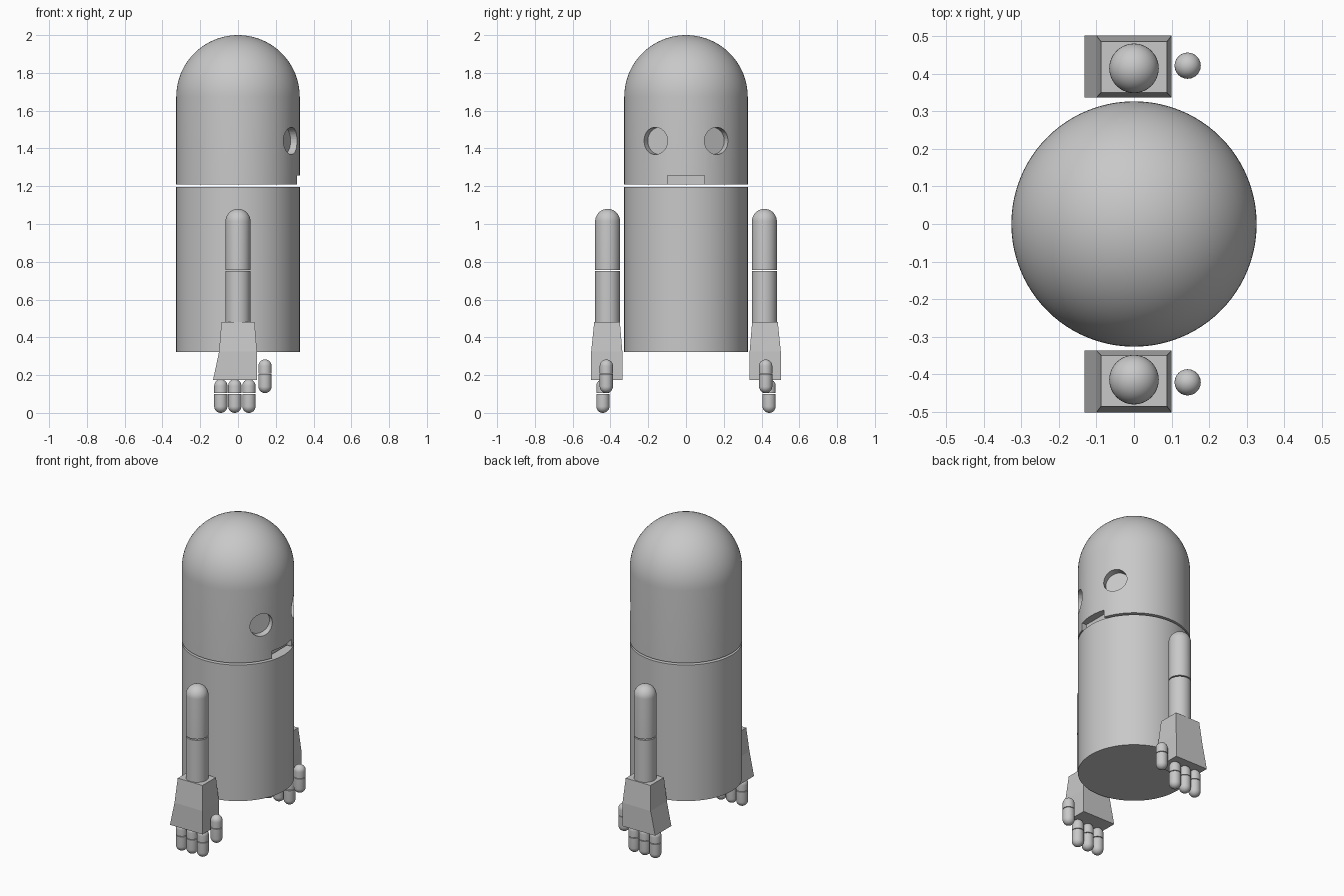
import bpy, bmesh, math
from mathutils import Matrix

if "Cube" in bpy.data.objects:
    bpy.data.objects.remove(bpy.data.objects["Cube"])

grey = bpy.data.materials.new("plain grey")
grey.diffuse_color = (0.58, 0.58, 0.58, 1)
grey.use_nodes = True
grey.node_tree.nodes["Principled BSDF"].inputs["Base Color"].default_value = grey.diffuse_color


def make_object(name, bm):
    bmesh.ops.recalc_face_normals(bm, faces=bm.faces)
    mesh = bpy.data.meshes.new(name)
    bm.to_mesh(mesh)
    bm.free()
    mesh.materials.append(grey)
    obj = bpy.data.objects.new(name, mesh)
    bpy.context.collection.objects.link(obj)
    return obj


def smooth(obj):
    bpy.ops.object.select_all(action='DESELECT')
    obj.select_set(True)
    bpy.context.view_layer.objects.active = obj
    bpy.ops.object.shade_smooth_by_angle(angle=math.radians(30))


def dome_profile(r, z_cut, z_tip, rings):
    """Half outline from the flat end at z_cut to a round tip at z_tip."""
    s = 1 if z_tip > z_cut else -1
    arc = [(r * math.cos(a), z_tip - s * r + s * r * math.sin(a))
           for a in (math.pi / 2 * i / rings for i in range(rings))]
    return [(0, z_cut), (r, z_cut)] + arc + [(0, z_tip)]


def lathe(name, profile, x=0, y=0, sides=32):
    bm = bmesh.new()
    vs = [bm.verts.new((r, 0, z)) for r, z in profile]
    es = [bm.edges.new(pair) for pair in zip(vs, vs[1:])]
    bmesh.ops.spin(bm, geom=vs + es, cent=(0, 0, 0), axis=(0, 0, 1),
                   angle=2 * math.pi, steps=sides)
    bmesh.ops.remove_doubles(bm, verts=bm.verts, dist=1e-5)
    bmesh.ops.translate(bm, verts=bm.verts, vec=(x, y, 0))
    obj = make_object(name, bm)
    smooth(obj)
    return obj


def cut(obj, cutter):
    mod = obj.modifiers.new("cut", 'BOOLEAN')
    mod.operation = 'DIFFERENCE'
    mod.solver = 'EXACT'
    mod.object = cutter
    bpy.context.view_layer.objects.active = obj
    bpy.ops.object.modifier_apply(modifier=mod.name)
    bpy.data.objects.remove(cutter)


# Body and domed head, separated by a thin gap
R = 0.327
lathe("body", [(0, 0.323), (R, 0.323), (R, 1.197), (0, 1.197)], sides=96)
head = lathe("head", dome_profile(R, 1.21, 2.0, 20), sides=96)

# Round eye sockets sunk radially into the head, which faces +x
for side in (-1, 1):
    bm = bmesh.new()
    m = (Matrix.Translation((0, 0, 1.44)) @ Matrix.Rotation(side * math.pi / 6, 4, 'Z')
         @ Matrix.Translation((0.38, 0, 0)) @ Matrix.Rotation(math.pi / 2, 4, 'Y'))
    bmesh.ops.create_cone(bm, cap_ends=True, segments=40, radius1=0.072,
                          radius2=0.072, depth=0.2, matrix=m)
    cut(head, make_object("eye_cutter", bm))

# Mouth notch at the lower rim
bm = bmesh.new()
bmesh.ops.create_cube(bm, size=1, matrix=Matrix.Translation((0.38, 0, 1.207))
                      @ Matrix.Diagonal((0.2, 0.196, 0.1, 1)))
cut(head, make_object("mouth_cutter", bm))
smooth(head)


def finger(name, x, y, z):
    """Two-joint finger whose tip rests at height z."""
    lathe(name + "_base", dome_profile(0.035, z + 0.104, z + 0.178, 8), x, y, 24)
    lathe(name + "_tip", dome_profile(0.035, z + 0.1, z, 8), x, y, 24)


for side, label in ((-1, "front"), (1, "back")):
    # Arm in two segments
    ay = side * 0.415
    lathe(label + "_upper_arm", dome_profile(0.066, 0.757, 1.08, 10), 0, ay, 40)
    lathe(label + "_forearm", [(0, 0.478), (0.066, 0.478), (0.066, 0.75), (0, 0.75)],
          0, ay, 40)

    # Flared hand block: x range, y range and height of each level
    levels = ((-0.132, 0.1, 0.337, 0.502, 0.175),
              (-0.1, 0.1, 0.337, 0.502, 0.325),
              (-0.088, 0.088, 0.35, 0.486, 0.48))
    bm = bmesh.new()
    rings = [[bm.verts.new((x, side * y, z))
              for x, y in ((x0, y0), (x1, y0), (x1, y1), (x0, y1))]
             for x0, x1, y0, y1, z in levels]
    for lo, hi in zip(rings, rings[1:]):
        for i in range(4):
            j = (i + 1) % 4
            bm.faces.new((lo[i], lo[j], hi[j], hi[i]))
    bm.faces.new(rings[0])
    bm.faces.new(rings[-1])
    make_object(label + "_hand", bm)

    # Three fingers and a detached thumb
    for n, fx in enumerate((-0.091, -0.017, 0.058)):
        finger(f"{label}_finger_{n + 1}", fx, side * 0.44, 0)
    finger(label + "_thumb", 0.143, side * 0.422, 0.105)
